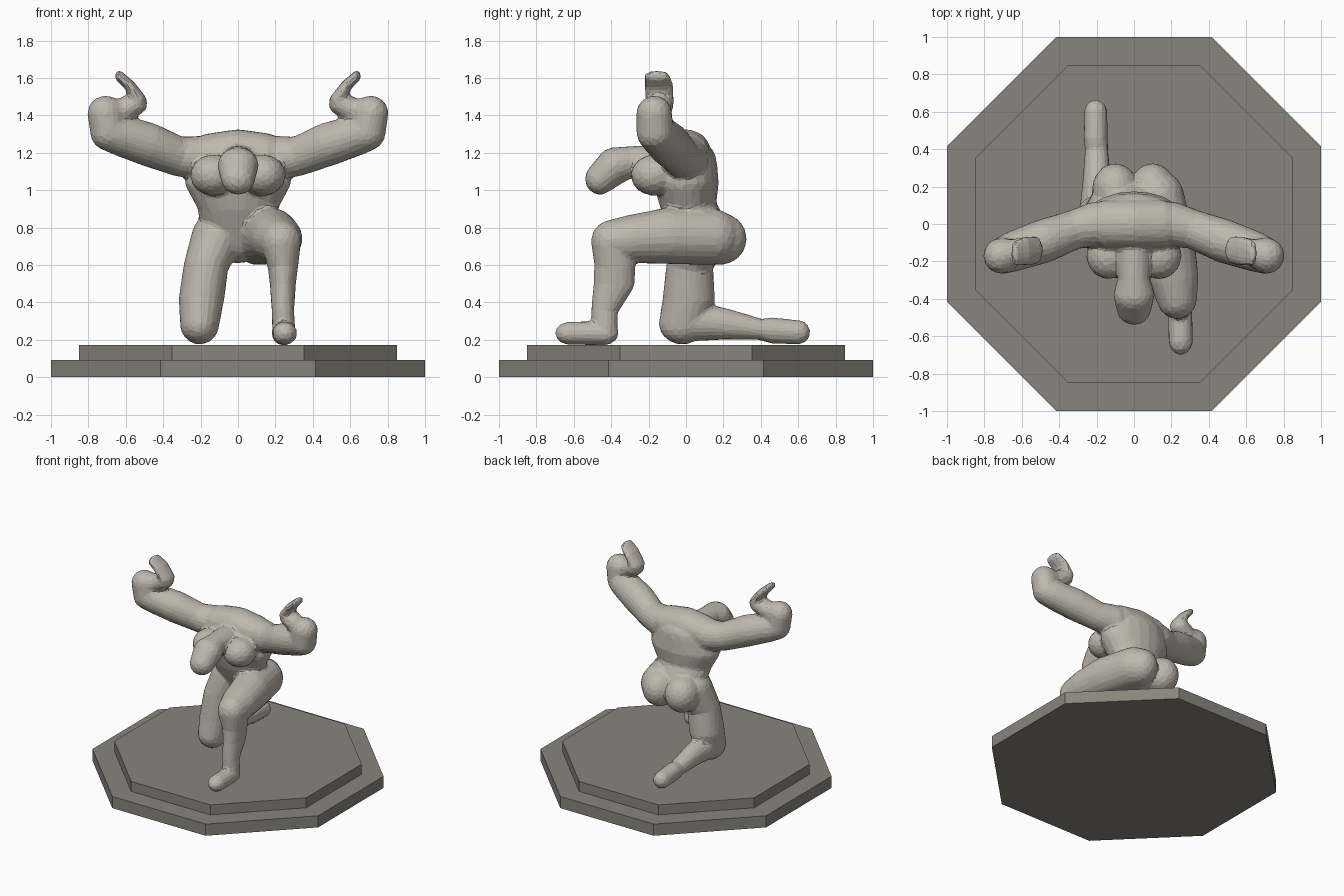
import bpy, bmesh, math
from mathutils import Vector


def material(name, rgb):
    m = bpy.data.materials.new(name)
    m.diffuse_color = (*rgb, 1)
    return m


clay = material("clay", (0.52, 0.48, 0.42))
stone = material("stone", (0.25, 0.235, 0.205))


# Octagonal two-step plinth
def octagon(name, half, z0, z1):
    bpy.ops.mesh.primitive_cylinder_add(
        vertices=8, radius=half / math.cos(math.pi / 8), depth=z1 - z0,
        location=(0, 0, (z0 + z1) / 2), rotation=(0, 0, math.pi / 8))
    ob = bpy.context.object
    ob.name = name
    ob.data.materials.append(stone)


octagon("plinth_lower_step", 1.0, 0, 0.093)
octagon("plinth_upper_step", 0.85, 0.093, 0.173)

# Unit ball used as the cross-section of every body part
ball = bmesh.new()
bmesh.ops.create_icosphere(ball, subdivisions=3, radius=1)
BALL = [v.co.copy() for v in ball.verts]
ball.free()

body = bmesh.new()


def blob_points(c, r):
    r = Vector(r) if isinstance(r, tuple) else Vector((r, r, r))
    return [Vector(c) + p * r for p in BALL]


# Tapered limb: convex hull between each pair of neighbouring balls
def limb(chain, mirror=False):
    for sx in ((1, -1) if mirror else (1,)):
        balls = [blob_points((sx * c[0], c[1], c[2]), r) for c, r in chain]
        if len(balls) == 1:
            balls = balls * 2
        for a, b in zip(balls, balls[1:]):
            pts = a if a is b else a + b
            verts = [body.verts.new(p) for p in pts]
            bmesh.ops.convex_hull(body, input=verts)
            loose = [v for v in verts if v.is_valid and not v.link_faces]
            bmesh.ops.delete(body, geom=loose, context='VERTS')


# Torso: pelvis, waist, rib cage, shoulders
limb([((0, 0.10, 0.74), (0.19, 0.15, 0.13)),
      ((0, 0.01, 0.92), (0.22, 0.15, 0.10)),
      ((0, 0.00, 1.04), (0.285, 0.175, 0.12)),
      ((0, 0.00, 1.15), (0.26, 0.165, 0.13))])
limb([((0.14, 0.00, 1.19), (0.12, 0.13, 0.115)),
      ((0, 0.00, 1.21), (0.14, 0.13, 0.115))], True)
# Chest muscles and buttocks
limb([((0.135, -0.17, 1.08), (0.12, 0.125, 0.11))], True)
limb([((0.10, 0.18, 0.74), (0.125, 0.145, 0.14))], True)
# Neck and head
limb([((0, -0.12, 1.14), 0.10), ((0, -0.30, 1.15), (0.085, 0.08, 0.085)),
      ((0, -0.38, 1.13), (0.11, 0.10, 0.10)),
      ((0, -0.46, 1.06), (0.09, 0.08, 0.085))])
# Arms with bent elbows
limb([((0.20, 0.00, 1.17), 0.12), ((0.32, -0.03, 1.18), 0.105),
      ((0.48, -0.09, 1.245), 0.117), ((0.64, -0.145, 1.295), 0.108),
      ((0.69, -0.165, 1.31), 0.10), ((0.71, -0.17, 1.41), 0.095),
      ((0.64, -0.15, 1.415), 0.07), ((0.55, -0.14, 1.46), (0.065, 0.075, 0.06))],
     True)
# Flat hands
limb([((0.53, -0.14, 1.48), (0.042, 0.075, 0.04)),
      ((0.58, -0.145, 1.56), (0.03, 0.08, 0.03)),
      ((0.635, -0.155, 1.61), (0.022, 0.07, 0.03))], True)
# Raised leg, planted foot
limb([((0.12, 0.14, 0.75), 0.15), ((0.18, -0.10, 0.755), (0.145, 0.15, 0.15)),
      ((0.21, -0.28, 0.74), (0.135, 0.12, 0.13)),
      ((0.23, -0.40, 0.725), (0.107, 0.108, 0.115)),
      ((0.24, -0.38, 0.60), (0.082, 0.11, 0.09)),
      ((0.24, -0.385, 0.50), (0.07, 0.11, 0.08)),
      ((0.24, -0.435, 0.36), (0.06, 0.072, 0.06)),
      ((0.245, -0.435, 0.25), (0.062, 0.07, 0.076))])
limb([((0.245, -0.44, 0.235), (0.065, 0.08, 0.065)),
      ((0.25, -0.62, 0.235), (0.066, 0.08, 0.062))])
# Kneeling leg, foot trailing behind
limb([((-0.11, 0.07, 0.75), (0.14, 0.15, 0.13)),
      ((-0.17, 0.02, 0.60), (0.12, 0.125, 0.1)),
      ((-0.195, 0.015, 0.42), (0.122, 0.14, 0.1)),
      ((-0.205, -0.02, 0.285), (0.105, 0.125, 0.11))])
limb([((-0.20, 0.0, 0.30), (0.10, 0.10, 0.11)),
      ((-0.20, 0.20, 0.285), (0.078, 0.09, 0.085)),
      ((-0.20, 0.40, 0.255), (0.062, 0.07, 0.055)),
      ((-0.205, 0.46, 0.25), (0.065, 0.07, 0.07)),
      ((-0.205, 0.60, 0.24), (0.062, 0.065, 0.065))])

mesh = bpy.data.meshes.new("kneeling_figure")
bmesh.ops.recalc_face_normals(body, faces=body.faces)
body.to_mesh(mesh)
body.free()
figure = bpy.data.objects.new("kneeling_figure", mesh)
bpy.context.collection.objects.link(figure)
mesh.materials.append(clay)

# Fuse the parts into one skin, soften the joins, reduce to sculpted facets
fuse = figure.modifiers.new("fuse", 'REMESH')
fuse.mode = 'VOXEL'
fuse.voxel_size = 0.012
soften = figure.modifiers.new("soften", 'SMOOTH')
soften.factor = 0.5
soften.iterations = 5
facet = figure.modifiers.new("facet", 'DECIMATE')
facet.ratio = 0.075
